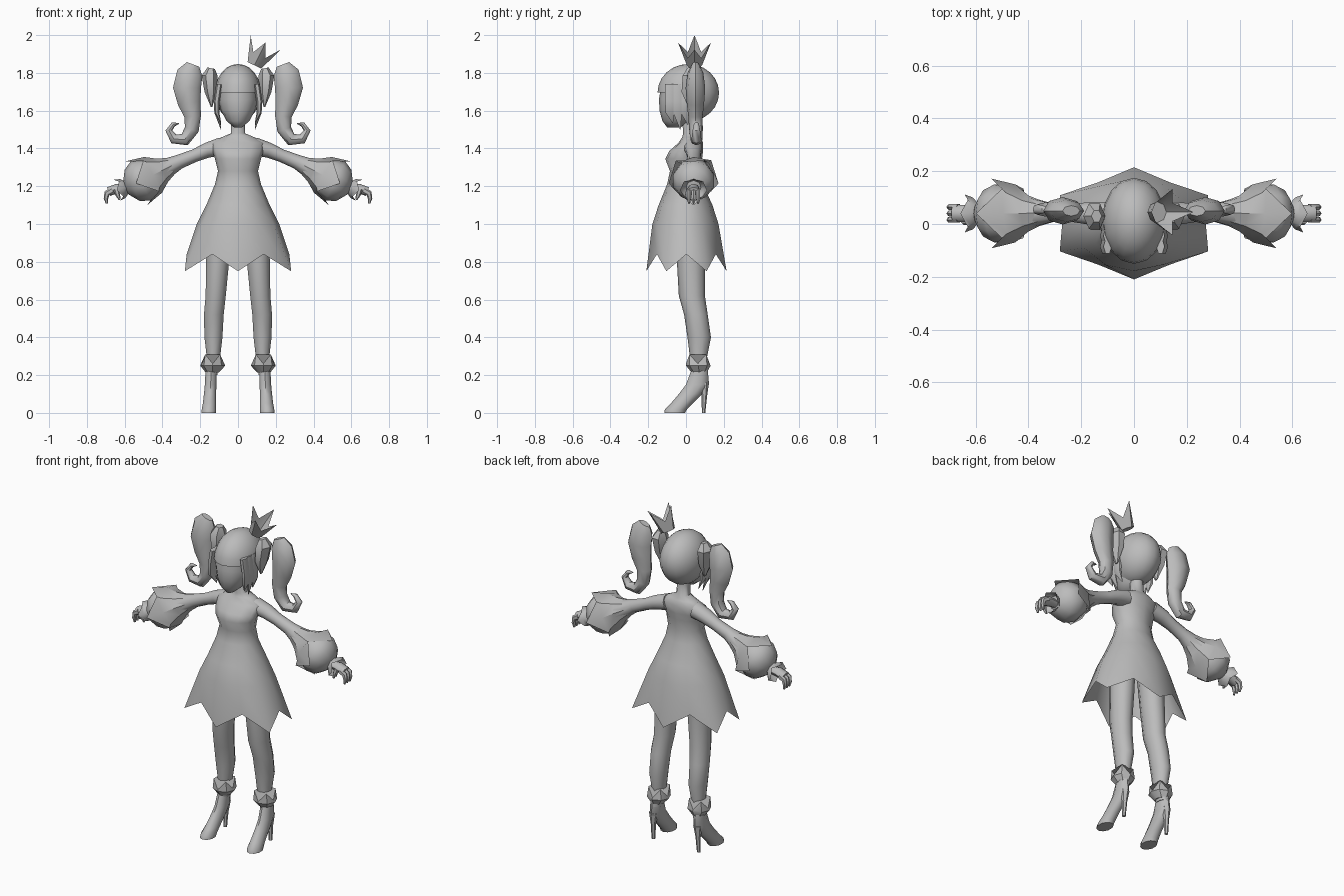
import bpy, bmesh, math
from mathutils import Vector, Matrix

grey = bpy.data.materials.new("plain_grey")
grey.diffuse_color = (0.5, 0.5, 0.5, 1)


def finish(name, bm, mirror=False, angle=50):
    """Turn a bmesh into a smooth-shaded object, optionally mirrored in x."""
    bmesh.ops.recalc_face_normals(bm, faces=bm.faces)
    me = bpy.data.meshes.new(name)
    bm.to_mesh(me)
    bm.free()
    me.materials.append(grey)
    ob = bpy.data.objects.new(name, me)
    bpy.context.collection.objects.link(ob)
    bpy.ops.object.select_all(action='DESELECT')
    ob.select_set(True)
    bpy.context.view_layer.objects.active = ob
    bpy.ops.object.shade_smooth_by_angle(angle=math.radians(angle))
    if mirror:
        m = ob.modifiers.new("mirror", 'MIRROR')
        m.use_mirror_merge = False
    return ob


def skin(name, rings, caps=(True, True), mirror=False, angle=50):
    """Join rings of points into a surface."""
    bm = bmesh.new()
    vs = [[bm.verts.new(p) for p in r] for r in rings]
    n = len(vs[0])
    for a, b in zip(vs, vs[1:]):
        for i in range(n):
            j = (i + 1) % n
            bm.faces.new((a[i], a[j], b[j], b[i]))
    if caps[0]:
        bm.faces.new(vs[0][::-1])
    if caps[1]:
        bm.faces.new(vs[-1])
    return finish(name, bm, mirror, angle)


def level(z, hx, y0, y1, cx=0, n=12):
    """Horizontal oval ring starting at the front."""
    cy, hy = (y0 + y1) / 2, (y1 - y0) / 2
    angs = [2 * math.pi * i / n - math.pi / 2 for i in range(n)]
    return [Vector((cx + hx * math.cos(a), cy + hy * math.sin(a), z)) for a in angs]


def tube(name, path, n=8, zig=0, caps=(True, True), mirror=True, angle=50):
    """Path points are x, y, z, radius in the xz plane, radius in y."""
    pos = [Vector(p[:3]) for p in path]
    rings = []
    for i, p in enumerate(path):
        t = (pos[min(i + 1, len(pos) - 1)] - pos[max(i - 1, 0)]).normalized()
        v = t.cross(Vector((0, 1, 0))).normalized()
        ring = []
        for k in range(n):
            a = 2 * math.pi * k / n
            q = pos[i] + v * (p[3] * math.cos(a)) + Vector((0, p[4] * math.sin(a), 0))
            if zig and i == len(path) - 1:
                q += t * (zig if k % 2 == 0 else -zig)
            ring.append(q)
        rings.append(ring)
    return skin(name, rings, caps, mirror, angle)


# Dress: neck, bodice and skirt ending in six pointed panels
dress = [level(*r) for r in (
    (1.55, .035, -.02, .06), (1.48, .038, -.015, .065), (1.46, .085, -.02, .08),
    (1.43, .145, -.04, .09), (1.385, .135, -.09, .09), (1.345, .122, -.11, .085),
    (1.28, .106, -.085, .08), (1.21, .122, -.10, .09), (1.1, .168, -.145, .14),
    (1.0, .218, -.178, .172))]
tips = level(.75, .325, -.21, .215)
dips = level(.84, .272, -.178, .182)
dress.append([tips[i] if i % 2 == 0 else dips[i] for i in range(12)])
skin("dress", dress, (True, False), angle=60)

# Legs
skin("leg", [level(z, h, a, b, c, 10) for z, h, a, b, c in (
    (.98, .066, -.06, .10, .098), (.80, .064, -.048, .10, .108),
    (.62, .056, -.038, .10, .118), (.52, .055, -.01, .115, .128),
    (.40, .050, .008, .132, .130), (.30, .038, .02, .112, .130),
    (.20, .032, .03, .115, .140))], mirror=True)

# Ankle ruffle with a jagged upper rim
rim = level(.285, .056, .0, .125, .134, 8)
for i, p in enumerate(rim):
    p.z += .025 if i % 2 else -.025
skin("ankle_ruffle", [level(.215, .036, .028, .112, .136, 8),
                      level(.25, .066, .0, .13, .134, 8), rim],
     mirror=True, angle=35)

# High heeled shoe
skin("shoe", [level(z, h, a, b, c, 10) for z, h, a, b, c in (
    (.23, .031, .03, .115, .142), (.15, .032, .0, .122, .145),
    (.10, .034, -.038, .085, .148), (.05, .037, -.08, .035, .151),
    (.018, .040, -.112, .005, .154), (0, .040, -.115, -.005, .155))], mirror=True)
skin("shoe_heel", [level(z, h, a, b, c, 6) for z, h, a, b, c in (
    (.16, .026, .07, .122, .146), (.09, .014, .082, .112, .148),
    (0, .011, .084, .102, .15))], mirror=True)

# Arm, puffed sleeve and pointed sleeve flare
tube("arm", [(.09, .035, 1.41, .048, .05), (.165, .04, 1.39, .040, .045),
             (.23, .042, 1.362, .034, .036), (.31, .042, 1.33, .038, .036),
             (.39, .042, 1.29, .055, .06), (.43, .04, 1.27, .075, .075)], n=10)
tube("sleeve_puff", [(.41, .04, 1.278, .06, .06), (.455, .04, 1.258, .10, .10),
                     (.515, .04, 1.228, .116, .115), (.56, .04, 1.205, .092, .092),
                     (.595, .04, 1.19, .035, .035)], n=10)
tube("sleeve_flare", [(.35, .042, 1.31, .045, .046), (.40, .04, 1.285, .068, .068),
                      (.45, .04, 1.26, .106, .110), (.50, .04, 1.235, .130, .132)],
     n=8, zig=.045, caps=(False, False), angle=35)

# Wrist ruffle and hand
tube("wrist_ruffle", [(.585, .04, 1.195, .03, .03), (.61, .04, 1.188, .052, .06),
                      (.63, .04, 1.182, .058, .072)], zig=.012,
     caps=(False, False), angle=35)
tube("palm", [(.59, .04, 1.19, .022, .024), (.64, .04, 1.187, .026, .032),
              (.685, .04, 1.172, .024, .034)])
for i, y in enumerate((.016, .04, .064)):
    tube("finger_%d" % (i + 1), [(.665, y, 1.178, .018, .013), (.694, y, 1.162, .016, .013),
                                 (.699, y, 1.135, .012, .011), (.694, y, 1.108, .006, .006)], n=6)
tube("thumb", [(.645, .012, 1.185, .014, .012), (.637, .005, 1.155, .013, .011),
               (.626, .008, 1.128, .005, .005)], n=6)

# Face
skin("face", [level(*r) for r in (
    (1.512, .022, -.10, -.03), (1.545, .06, -.125, .03), (1.60, .090, -.14, .06),
    (1.66, .105, -.143, .09), (1.74, .104, -.13, .09))], angle=60)

# Hair cap with an opening for the face under a straight fringe
bm = bmesh.new()
bmesh.ops.create_uvsphere(bm, u_segments=16, v_segments=12, radius=1)
for v in bm.verts:
    v.co = Vector((v.co.x * .122, v.co.y * .163 + .012, v.co.z * .152 + 1.695))
gap = [f for f in bm.faces
       if f.calc_center_median().z < 1.69 and f.calc_center_median().y < -.02]
bmesh.ops.delete(bm, geom=gap, context='FACES')
finish("hair_cap", bm)

# Pointed side locks
for i, (y, low) in enumerate(((-.085, 1.535), (-.045, 1.50), (-.005, 1.525))):
    tube("side_lock_%d" % (i + 1), [(.100, y, 1.74, .016, .03), (.113, y, 1.65, .016, .03),
                                    (.112, y, 1.59, .013, .026), (.09, y + .015, low, .001, .002)],
         n=6, angle=40)

# Hair ties and curled pigtails
tube("hair_tie", [(.14, .02, 1.62, .004, .01), (.145, .02, 1.70, .032, .05),
                  (.15, .03, 1.785, .042, .055), (.142, .03, 1.825, .02, .025)], n=6, angle=35)
tube("pigtail", [(.238, .05, 1.845, .035, .02), (.255, .05, 1.80, .068, .042),
                 (.270, .05, 1.72, .074, .052), (.258, .05, 1.64, .060, .046),
                 (.240, .05, 1.57, .044, .038), (.245, .053, 1.50, .038, .036),
                 (.282, .055, 1.447, .034, .032), (.340, .055, 1.450, .026, .026),
                 (.366, .055, 1.495, .018, .02), (.342, .055, 1.528, .013, .014),
                 (.312, .055, 1.532, .002, .003)], n=8, angle=45)

# Tilted four pointed crown
crown = []
for base_r, base_z, tip_r, tip_z in ((.04, 0, .04, 0), (.05, .06, .088, .135)):
    ring = []
    for k in range(8):
        r, z = (tip_r, tip_z) if k % 2 == 0 else (base_r, base_z)
        a = math.pi * k / 4
        ring.append(Vector((r * math.cos(a), r * math.sin(a), z)))
    crown.append(ring)
place = Matrix.Translation((.087, .045, 1.84)) @ Matrix.Rotation(math.radians(26), 4, 'Y')
skin("crown", [[place @ p for p in r] for r in crown], (True, False), angle=25)
